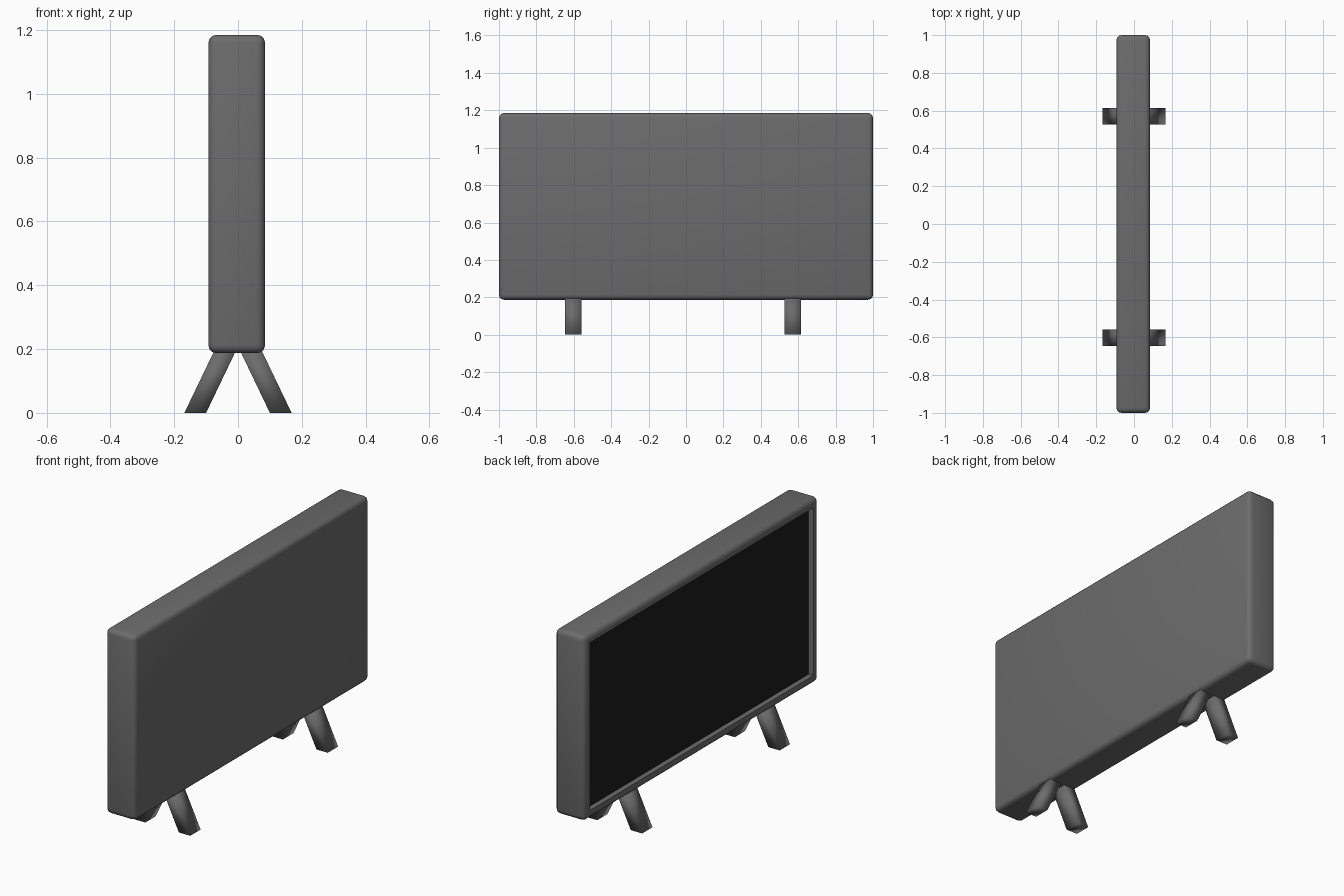
import bpy, bmesh
from mathutils import Vector

if "Cube" in bpy.data.objects:
    bpy.data.objects.remove(bpy.data.objects["Cube"])


def material(name, v):
    m = bpy.data.materials.new(name)
    m.diffuse_color = (v, v, v, 1)
    m.use_nodes = True
    m.node_tree.nodes["Principled BSDF"].inputs["Base Color"].default_value = m.diffuse_color
    return m


casing = material("casing grey", 0.15)
glass = material("screen black", 0.012)


def box(bm, lo, hi):
    bmesh.ops.create_cube(bm, size=1)
    lo, hi = Vector(lo), Vector(hi)
    for v in bm.verts:
        v.co = (lo + hi) / 2 + Vector(c * s for c, s in zip(v.co, hi - lo))


def finish(bm, name, mats):
    bmesh.ops.recalc_face_normals(bm, faces=bm.faces[:])
    for f in bm.faces:
        f.smooth = True
    me = bpy.data.meshes.new(name)
    bm.to_mesh(me)
    bm.free()
    for m in mats:
        me.materials.append(m)
    ob = bpy.data.objects.new(name, me)
    bpy.context.collection.objects.link(ob)
    return ob


# Rounded television casing with the screen recessed into the -x side
bm = bmesh.new()
box(bm, (-0.093, -1, 0.187), (0.085, 1, 1.185))
bmesh.ops.bevel(bm, geom=bm.edges[:], offset=0.026, segments=3,
                profile=0.5, affect='EDGES')
bm.normal_update()
screen = max((f for f in bm.faces if f.normal.x < -0.99),
             key=lambda f: f.calc_area())
bmesh.ops.inset_region(bm, faces=[screen], thickness=0.027)
bmesh.ops.inset_region(bm, faces=[screen], thickness=0.002)
ret = bmesh.ops.extrude_discrete_faces(bm, faces=[screen])
screen = ret["faces"][0]
for v in screen.verts:
    v.co.x += 0.028
screen.material_index = 1
body = finish(bm, "television_body", (casing, glass))
bpy.context.view_layer.objects.active = body
body.select_set(True)
bpy.ops.object.shade_smooth_by_angle(angle=0.9)

# Two pairs of splayed square legs
for end, y in (("left", 0.57), ("right", -0.603)):
    for side, s in (("front", -1), ("rear", 1)):
        bm = bmesh.new()
        box(bm, (-0.034, y - 0.044, 0), (0.034, y + 0.044, 0.2))
        for v in bm.verts:
            v.co.x += s * (0.134 - v.co.z * 0.48)
        finish(bm, f"{side}_{end}_leg", (casing,))
